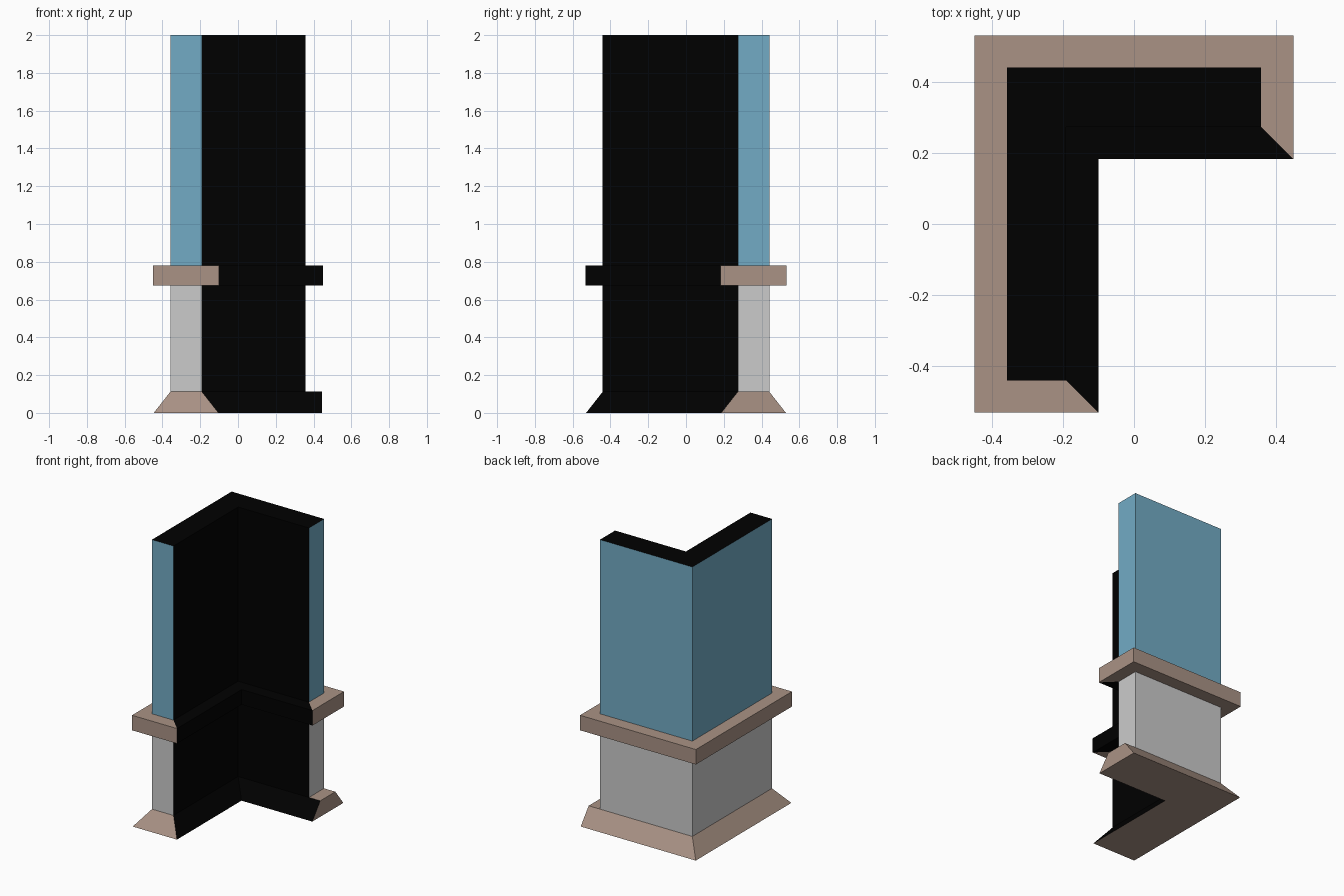
import bpy, bmesh

if "Cube" in bpy.data.objects:
    bpy.data.objects.remove(bpy.data.objects["Cube"])

# Plan of the corner wall: two thin wings meeting at the back left
X, Y, T = 0.358, 0.441, 0.167
LIP = 0.091


def material(name, rgb):
    m = bpy.data.materials.new(name)
    m.diffuse_color = (*rgb, 1)
    m.use_nodes = True
    m.node_tree.nodes["Principled BSDF"].inputs["Base Color"].default_value = m.diffuse_color
    return m


BLUE = material("blue_wall", (0.17, 0.41, 0.56))
BROWN = material("brown_trim", (0.40, 0.29, 0.235))
BLACK = material("dark_inside", (0.0, 0.0, 0.0))
GREY = material("grey_wall", (0.8, 0.8, 0.8))


def ring(z, o=0.0, end=None):
    """L outline grown by o; end overrides the growth of the right-hand end."""
    e = X + (o if end is None else end)
    back, front = Y + o, -Y - o
    inner_x, inner_y = -X + T + o, Y - T - o
    return [(-X - o, front, z), (inner_x, front, z), (inner_x, inner_y, z),
            (e, inner_y, z), (e, back, z), (-X - o, back, z)]


def loft(name, rings, outside, bottom=None, top=None):
    """Join L rings; the two sides facing the inner corner are dark."""
    bm = bmesh.new()
    mats = [outside, BLACK]
    vs = [[bm.verts.new(p) for p in r] for r in rings]
    for a, b in zip(vs, vs[1:]):
        for i in range(6):
            j = (i + 1) % 6
            f = bm.faces.new((a[i], a[j], b[j], b[i]))
            f.material_index = 1 if i in (1, 2) else 0
    if bottom:
        bm.faces.new(vs[0][::-1]).material_index = mats.index(bottom)
    if top:
        bm.faces.new(vs[-1]).material_index = mats.index(top)
    me = bpy.data.meshes.new(name)
    bm.to_mesh(me)
    bm.free()
    for m in mats:
        me.materials.append(m)
    ob = bpy.data.objects.new(name, me)
    bpy.context.collection.objects.link(ob)


# Sloped skirting, with an upright right-hand end
loft("skirting", [ring(0, 0.088), ring(0.112, 0, 0.088)], BROWN, BROWN, BROWN)
# Lower grey wall
loft("lower_wall", [ring(0.112), ring(0.675)], GREY)
# Square rail around the middle
loft("middle_rail", [ring(0.675), ring(0.675, LIP), ring(0.78, LIP), ring(0.78)], BROWN)
# Upper blue wall with dark top
loft("upper_wall", [ring(0.78), ring(2.0)], BLUE, top=BLACK)
